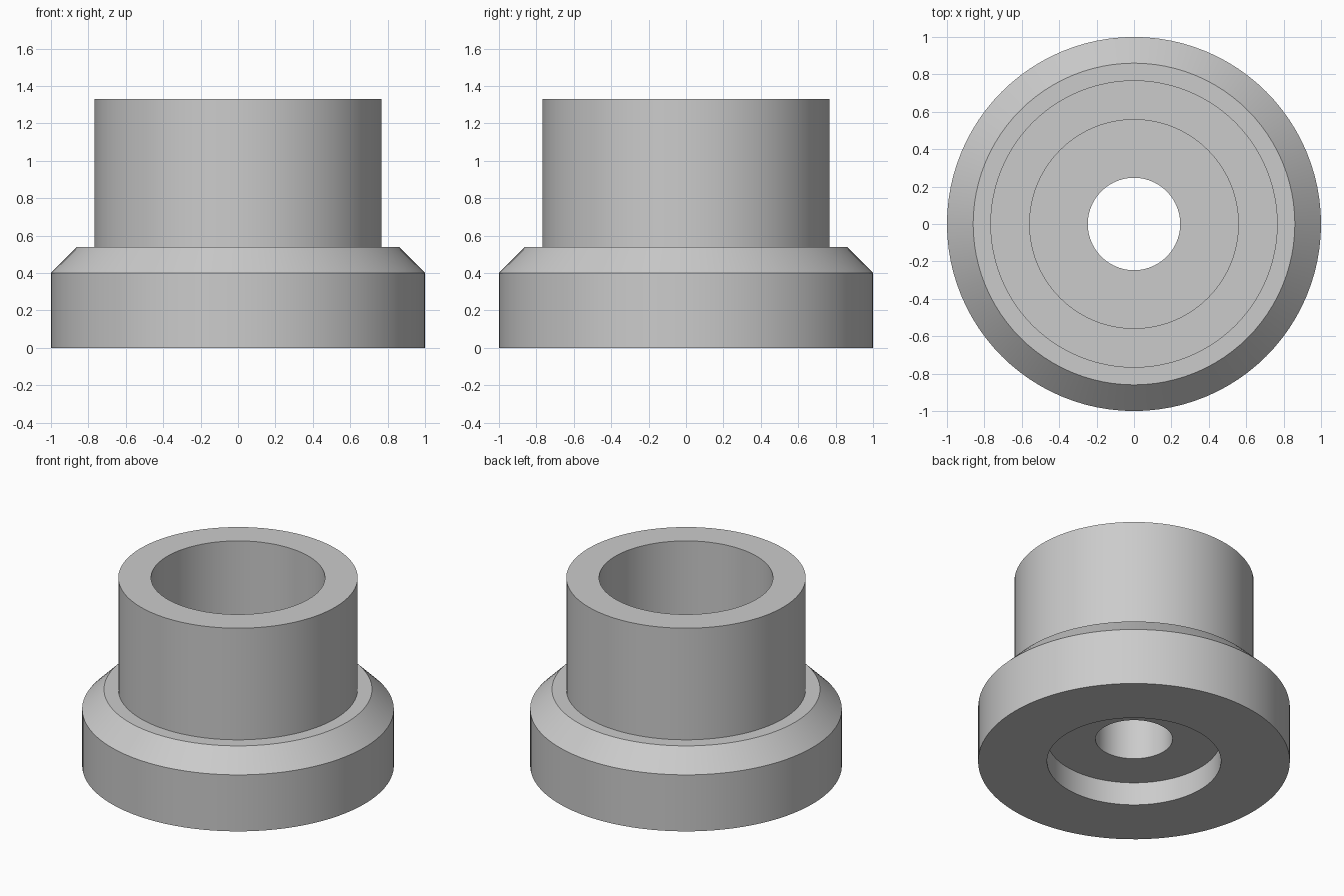
import bpy
import bmesh
import math

cube = bpy.data.objects.get("Cube")
if cube:
    bpy.data.objects.remove(cube, do_unlink=True)

SEGMENTS = 96

# Plain grey metal
metal = bpy.data.materials.new("light_grey")
grey = (0.6, 0.6, 0.6, 1.0)
metal.diffuse_color = grey
metal.use_nodes = True
metal.node_tree.nodes["Principled BSDF"].inputs["Base Color"].default_value = grey


def lathe(name, profile):
    """Revolve a closed (radius, height) profile around the z axis."""
    bm = bmesh.new()
    verts = [bm.verts.new((r, 0, z)) for r, z in profile]
    edges = [bm.edges.new((a, b)) for a, b in zip(verts, verts[1:] + verts[:1])]
    bmesh.ops.spin(bm, geom=verts + edges, cent=(0, 0, 0), axis=(0, 0, 1),
                   angle=math.tau, steps=SEGMENTS, use_merge=True)
    bmesh.ops.remove_doubles(bm, verts=bm.verts[:], dist=0.0001)
    bmesh.ops.recalc_face_normals(bm, faces=bm.faces[:])
    mesh = bpy.data.meshes.new(name)
    bm.to_mesh(mesh)
    bm.free()
    mesh.materials.append(metal)
    obj = bpy.data.objects.new(name, mesh)
    bpy.context.collection.objects.link(obj)
    bpy.ops.object.select_all(action="DESELECT")
    obj.select_set(True)
    bpy.context.view_layer.objects.active = obj
    bpy.ops.object.shade_smooth_by_angle(angle=math.radians(30))
    return obj


# Flanged bushing: chamfered flange, sleeve, upper bore, through hole, lower recess
lathe("flanged_bushing", [
    (0.558, 0), (1, 0), (1, 0.4), (0.86, 0.54),        # flange
    (0.768, 0.54), (0.768, 1.33), (0.558, 1.33),       # sleeve
    (0.558, 0.54), (0.247, 0.54),                      # upper bore floor
    (0.247, 0.163), (0.558, 0.163),                    # through hole and recess
])
